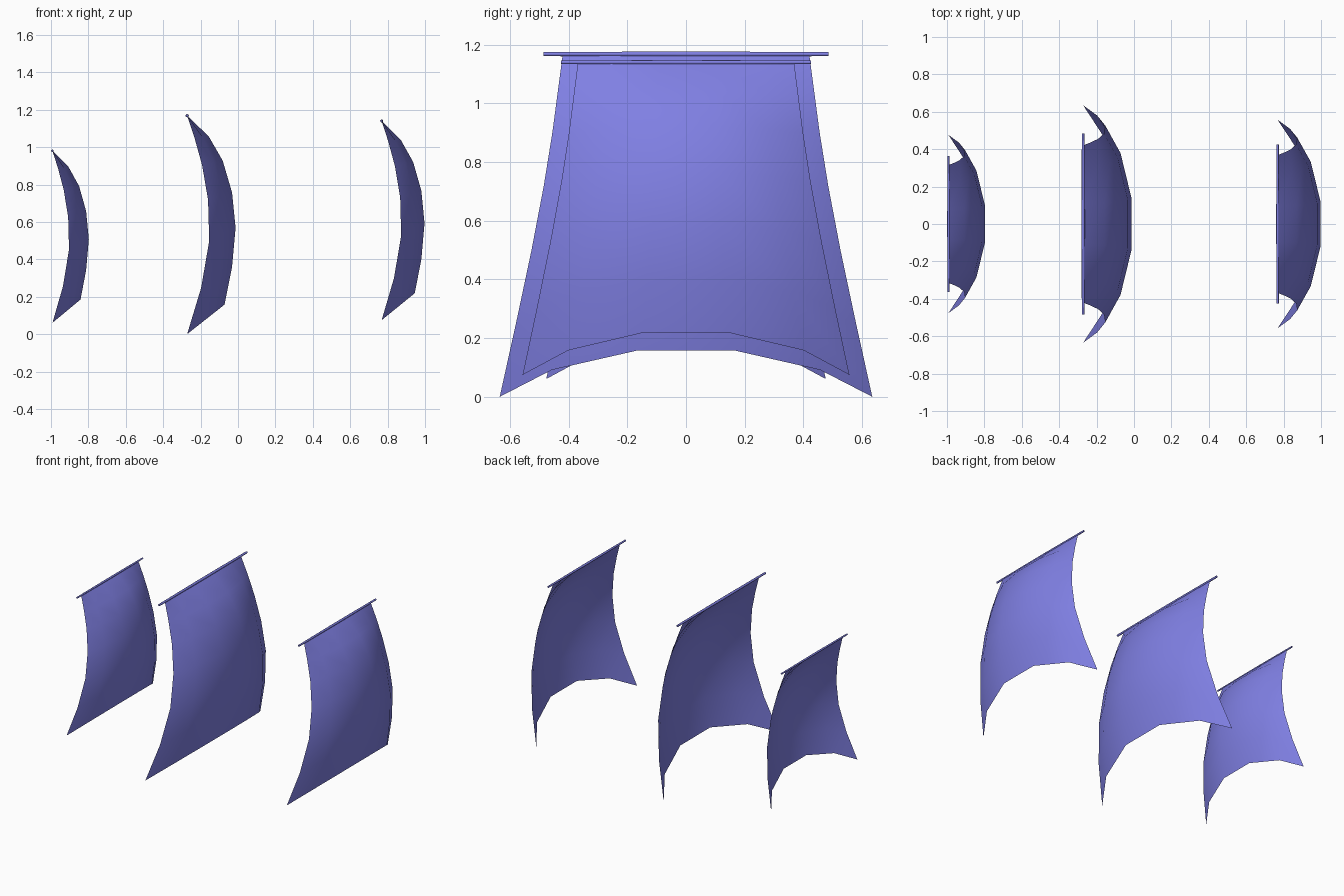
import bpy, bmesh, math
from mathutils import Matrix

if "Cube" in bpy.data.objects:
    bpy.data.objects.remove(bpy.data.objects["Cube"])

cloth = bpy.data.materials.new("periwinkle_blue")
cloth.diffuse_color = (0.214, 0.214, 0.77, 1)
cloth.use_nodes = True
cloth.node_tree.nodes["Principled BSDF"].inputs["Base Color"].default_value = cloth.diffuse_color

# Sail rows, top to foot: centre depth, centre height, edge depth, edge height, half width
ROWS = [
    (0.000, 1.170, 0.000, 1.170, 0.420),
    (0.115, 1.060, 0.040, 1.050, 0.436),
    (0.190, 0.930, 0.080, 0.906, 0.455),
    (0.240, 0.760, 0.112, 0.720, 0.485),
    (0.259, 0.570, 0.118, 0.500, 0.527),
    (0.240, 0.360, 0.075, 0.250, 0.580),
    (0.200, 0.160, 0.000, 0.002, 0.635),
]
# Columns: fraction of half width, blend from edge to centre
COLS = [(-1, 0), (-0.72, 0.58), (-0.26, 1), (0.26, 1), (0.72, 0.58), (1, 0)]


def finish(name, bm):
    mesh = bpy.data.meshes.new(name)
    bm.to_mesh(mesh)
    bm.free()
    mesh.materials.append(cloth)
    obj = bpy.data.objects.new(name, mesh)
    bpy.context.collection.objects.link(obj)
    return obj


def make_sail(name, x0, top, sx, sy, sz):
    # Billowing cloth, a single curved sheet bulging towards +x
    bm = bmesh.new()
    grid = []
    for cx, cz, ex, ez, w in ROWS:
        grid.append([bm.verts.new((x0 + sx * (ex + (cx - ex) * b), sy * w * f,
                                   top + sz * (ez + (cz - ez) * b - 1.17)))
                     for f, b in COLS])
    for a, b in zip(grid, grid[1:]):
        for i in range(len(COLS) - 1):
            bm.faces.new((a[i], b[i], b[i + 1], a[i + 1]))
    for f in bm.faces:
        f.smooth = True
    finish(name + "_sail", bm)

    # Yard: thin spar tapering slightly towards both ends
    bm = bmesh.new()
    half = 0.485 * sy
    for side in (1, -1):
        m = Matrix.Translation((x0, side * half / 2, top)) @ Matrix.Rotation(-side * math.pi / 2, 4, 'X')
        bmesh.ops.create_cone(bm, cap_ends=True, segments=8, radius1=0.009 * sy,
                              radius2=0.007 * sy, depth=half, matrix=m)
    for f in bm.faces:
        f.smooth = len(f.verts) == 4
    finish(name + "_yard", bm)


make_sail("rear", -0.992, 0.98, 0.75, 0.75, 0.787)
make_sail("main", -0.272, 1.168, 1.0, 1.0, 1.0)
make_sail("fore", 0.768, 1.14, 0.885, 0.877, 0.912)
